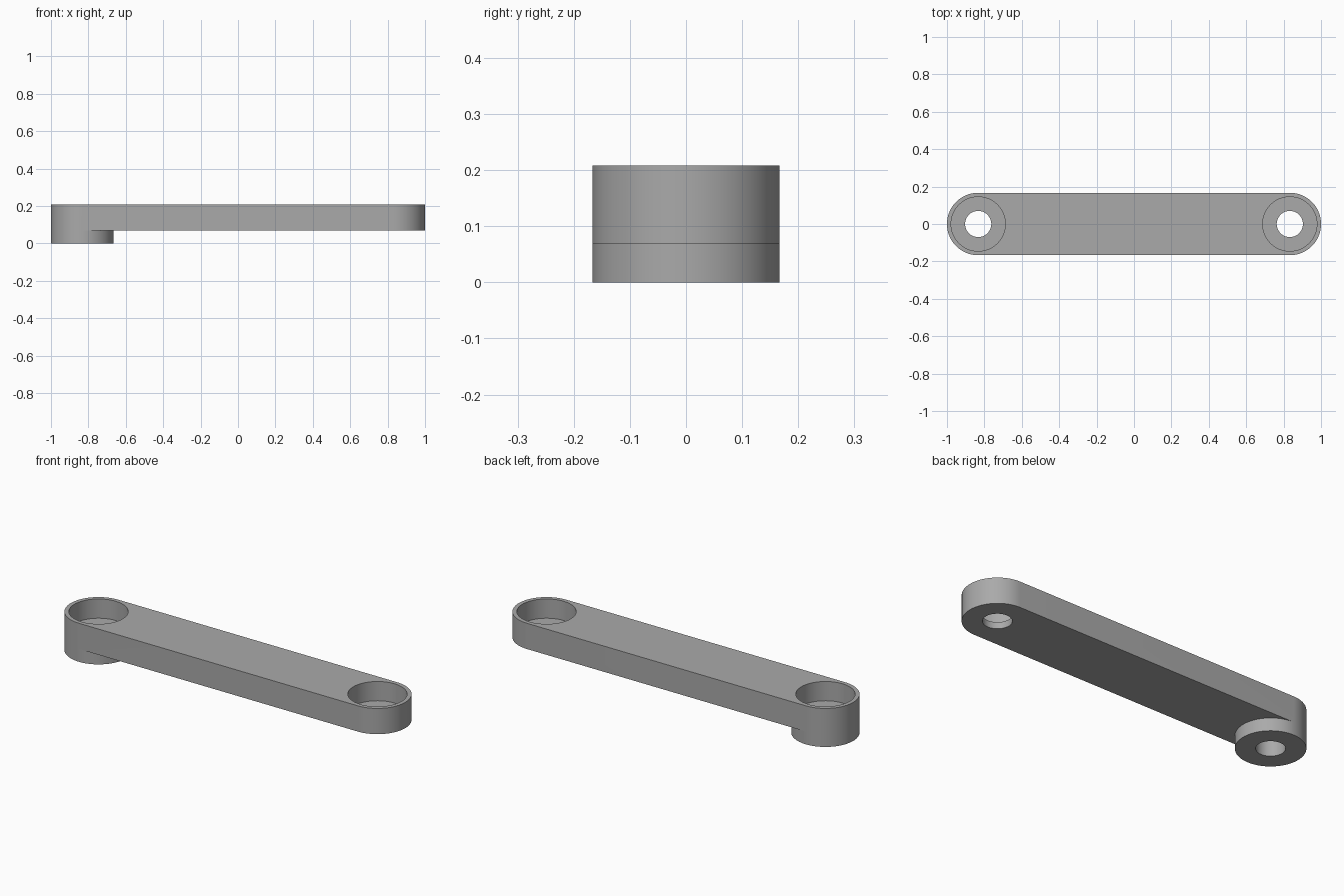
import bpy
import bmesh
from math import cos, sin, pi, radians

if "Cube" in bpy.data.objects:
    bpy.data.objects.remove(bpy.data.objects["Cube"])

END_X, END_R = 0.833, 0.167      # centre and radius of the rounded ends
BAR_Z, TOP_Z = 0.069, 0.208      # underside and top of the bar
BORE_R, BORE_Z = 0.145, 0.104    # counterbore radius and floor height
HOLE_R = 0.07
SEG = 96

grey = bpy.data.materials.new("satin grey")
grey.use_nodes = True
colour = (0.4, 0.4, 0.4, 1)
grey.diffuse_color = colour
grey.node_tree.nodes["Principled BSDF"].inputs["Base Color"].default_value = colour


def arc(x, r, start, sweep, count):
    return [(x + r * cos(start + sweep * i / count), r * sin(start + sweep * i / count))
            for i in range(count + 1)]


def circle(x, r):
    return arc(x, r, -pi / 2, 2 * pi, SEG)[:-1]


def prism(name, outline, z0, z1):
    """Extrude a flat outline between two heights."""
    bm = bmesh.new()
    face = bm.faces.new([bm.verts.new((x, y, z0)) for x, y in outline])
    out = bmesh.ops.extrude_face_region(bm, geom=[face])
    top = [v for v in out["geom"] if isinstance(v, bmesh.types.BMVert)]
    bmesh.ops.translate(bm, verts=top, vec=(0, 0, z1 - z0))
    bmesh.ops.recalc_face_normals(bm, faces=bm.faces)
    mesh = bpy.data.meshes.new(name)
    bm.to_mesh(mesh)
    bm.free()
    mesh.materials.append(grey)
    obj = bpy.data.objects.new(name, mesh)
    bpy.context.collection.objects.link(obj)
    return obj


def combine(target, tool, operation):
    """Apply a boolean and discard the tool."""
    bpy.context.view_layer.objects.active = target
    mod = target.modifiers.new("combine", 'BOOLEAN')
    mod.operation, mod.object, mod.solver = operation, tool, 'EXACT'
    bpy.ops.object.modifier_apply(modifier=mod.name)
    bpy.data.objects.remove(tool)


# Bar with rounded ends
outline = (arc(END_X, END_R, -pi / 2, pi, SEG // 2)
           + arc(-END_X, END_R, pi / 2, pi, SEG // 2))
link_arm = prism("link_arm", outline, BAR_Z, TOP_Z)

# Round boss under the right end
combine(link_arm, prism("boss", circle(-END_X, END_R), 0, BAR_Z), 'UNION')

# Counterbore and through hole at each end
for x in (-END_X, END_X):
    combine(link_arm, prism("bore", circle(x, BORE_R), BORE_Z, TOP_Z + 0.1), 'DIFFERENCE')
    combine(link_arm, prism("hole", circle(x, HOLE_R), -0.1, TOP_Z), 'DIFFERENCE')

bpy.ops.object.select_all(action='DESELECT')
link_arm.select_set(True)
bpy.context.view_layer.objects.active = link_arm
bpy.ops.object.shade_smooth_by_angle(angle=radians(30))
